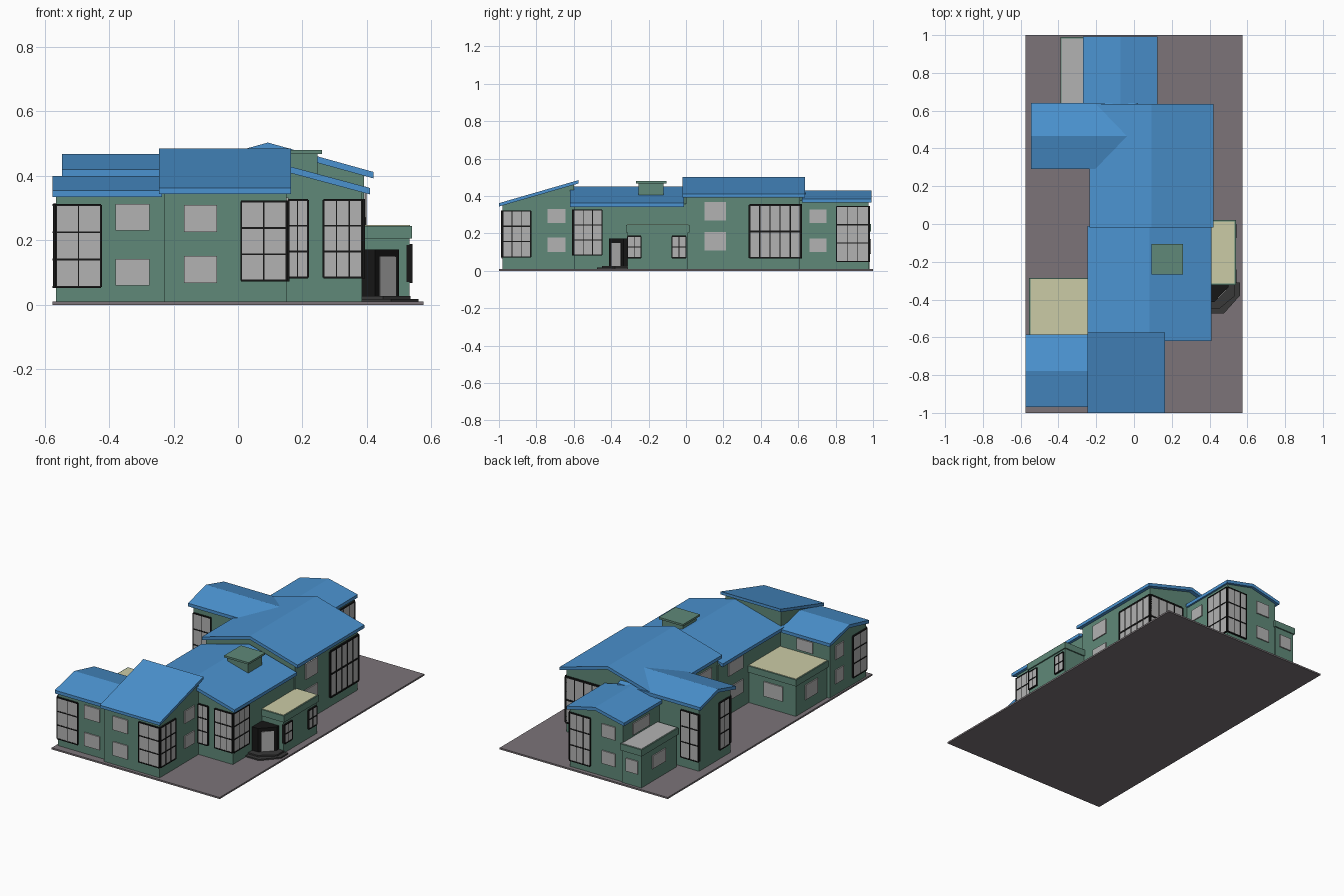
import bpy, bmesh
from mathutils import Vector

if "Cube" in bpy.data.objects:
    bpy.data.objects.remove(bpy.data.objects["Cube"])

def mat(name, rgb):
    m = bpy.data.materials.new(name)
    m.diffuse_color = (*rgb, 1)
    m.use_nodes = True
    m.node_tree.nodes["Principled BSDF"].inputs["Base Color"].default_value = m.diffuse_color
    return m

GREEN = mat("wall_green", (0.115, 0.25, 0.19))
BLUE = mat("roof_blue", (0.07, 0.29, 0.63))
BLACK = mat("frame_black", (0.008, 0.008, 0.008))
CREAM = mat("flat_roof_cream", (0.6, 0.6, 0.38))
PAVE = mat("paving", (0.2, 0.175, 0.19))
DARK = mat("step_dark", (0.04, 0.04, 0.04))
GLASS = mat("glass_grey", (0.45, 0.45, 0.45))

def add_prism(bm, profile, axis, a, b):
    """Extrude a profile along an axis: x uses (y,z), y uses (x,z), z uses (x,y)."""
    put = {'x': lambda p, q, r: (r, p, q), 'y': lambda p, q, r: (p, r, q),
           'z': lambda p, q, r: (p, q, r)}[axis]
    f = bm.faces.new([bm.verts.new(put(p, q, a)) for p, q in profile])
    e = bmesh.ops.extrude_face_region(bm, geom=[f])
    d = Vector(put(0, 0, b - a))
    bmesh.ops.translate(bm, vec=d, verts=[v for v in e['geom'] if isinstance(v, bmesh.types.BMVert)])

def finish(bm, name, m):
    bmesh.ops.recalc_face_normals(bm, faces=bm.faces)
    me = bpy.data.meshes.new(name)
    bm.to_mesh(me)
    bm.free()
    ob = bpy.data.objects.new(name, me)
    bpy.context.collection.objects.link(ob)
    if m:
        me.materials.append(m)
    return ob

def prism(name, profile, axis, a, b, m):
    bm = bmesh.new()
    add_prism(bm, profile, axis, a, b)
    return finish(bm, name, m)

def rect(a, b, c, d):
    return [(a, c), (b, c), (b, d), (a, d)]

def box(name, x0, x1, y0, y1, z0, z1, m):
    return prism(name, rect(x0, x1, y0, y1), 'z', z0, z1, m)

def gable(name, axis, wall_span, wall_len, roof_span, roof_len, eave, ridge, t=0.02):
    """House volume with a pitched roof whose ridge runs along the axis."""
    r0, r1 = roof_span
    mid = (r0 + r1) / 2
    prism(name + "_roof", [(r0, eave), (mid, ridge), (r1, eave), (r1, eave - t),
                           (mid, ridge - t), (r0, eave - t)], axis, *roof_len, BLUE)
    line = lambda u: ridge - t * 0.6 - abs(u - mid) * (ridge - eave) / (r1 - mid)
    w0, w1 = wall_span
    prism(name + "_walls", [(w0, 0.01), (w1, 0.01), (w1, line(w1)), (mid, line(mid)),
                            (w0, line(w0))], axis, *wall_len, GREEN)

def flat(name, x0, x1, y0, y1, top, m):
    """Flat-roofed annex with a parapet band."""
    box(name + "_walls", x0 + .008, x1 - .008, y0 + .008, y1 - .008, 0.01, top - 0.03, GREEN)
    box(name + "_parapet", x0, x1, y0, y1, top - 0.04, top, GREEN)
    box(name + "_roof", x0 + .007, x1 - .007, y0 + .007, y1 - .007, top - 0.01, top + .002, m)

def window(name, axis, pos, a0, a1, z0, z1, cols=0, rows=3, w=0.006):
    """Glass pane on the wall plane axis=pos; cols > 0 adds a black frame grid."""
    prism(name + "_pane", rect(a0, a1, z0, z1), axis, pos - .007, pos + .007, GLASS)
    if not cols:
        return
    bm = bmesh.new()
    for i in range(cols + 1):
        c = a0 + (a1 - a0) * i / cols
        h = (w if i in (0, cols) else w * .6) / 2
        add_prism(bm, rect(c - h, c + h, z0, z1), axis, pos - .009, pos + .009)
    for i in range(rows + 1):
        c = z0 + (z1 - z0) * i / rows
        add_prism(bm, rect(a0, a1, c - w / 2, c + w / 2), axis, pos - .0095, pos + .0095)
    finish(bm, name + "_frame", BLACK)

# Paved base
box("base_slab", -0.575, 0.575, -1, 1, 0, 0.01, PAVE)

# Pitched-roof volumes
gable("front_left_wing", 'x', (-0.955, -0.6), (-0.565, -0.22), (-0.97, -0.585), (-0.575, -0.235), 0.355, 0.40)
gable("middle_hall", 'y', (-0.225, 0.385), (-0.6, 0.01), (-0.245, 0.41), (-0.62, -0.01), 0.362, 0.45)
gable("tall_hall", 'y', (-0.22, 0.39), (0.0, 0.61), (-0.235, 0.42), (-0.018, 0.635), 0.412, 0.503)
gable("left_wing", 'x', (0.31, 0.615), (-0.52, -0.1), (0.29, 0.64), (-0.545, 0.02), 0.42, 0.467)
gable("back_wing", 'y', (-0.25, 0.11), (0.6, 0.975), (-0.27, 0.125), (0.62, 0.992), 0.385, 0.43)

# Front volume with a single-slope roof
prism("front_shed_roof", [(-1, 0.362), (-0.575, 0.485), (-0.575, 0.467), (-1, 0.344)],
      'x', -0.245, 0.165, BLUE)
prism("front_shed_walls", [(-0.98, 0.01), (-0.6, 0.01), (-0.6, 0.468), (-0.98, 0.358)],
      'x', -0.23, 0.15, GREEN)

# Flat-roofed annexes
flat("left_annex", -0.555, -0.215, -0.605, -0.285, 0.24, CREAM)
flat("entrance_annex", 0.37, 0.54, -0.322, 0.02, 0.245, CREAM)
flat("back_annex", -0.39, -0.24, 0.63, 0.99, 0.25, GLASS)

# Roof vent
box("vent_body", 0.105, 0.247, -0.253, -0.12, 0.38, 0.468, GREEN)
box("vent_cap", 0.093, 0.26, -0.268, -0.105, 0.468, 0.48, GREEN)

# Angled porch in the entrance corner, with steps
for i, (o, z) in enumerate([(0, 0.018), (0.025, 0.027)]):
    prism(f"porch_step_{i}", [(0.38, -0.31), (0.56 - o, -0.31), (0.56 - o, -0.38),
          (0.475 - o, -0.475 + o), (0.38, -0.475 + o)], 'z', 0.01, z, DARK)
prism("porch_body", [(0.38, -0.31), (0.5, -0.31), (0.5, -0.335), (0.425, -0.412), (0.38, -0.412)],
      'z', 0.02, 0.172, BLACK)
prism("porch_door", [(0.436, -0.394), (0.486, -0.344), (0.491, -0.349), (0.441, -0.399)],
      'z', 0.027, 0.15, GLASS)

# Large framed windows: axis, plane, span, heights, columns, rows
big = {
    "front_left_corner": [('y', -0.955, -0.565, -0.425, 0.055, 0.31, 2), ('x', -0.565, -0.95, -0.82, 0.055, 0.31, 2)],
    "shed_corner": [('y', -0.98, 0.01, 0.15, 0.075, 0.32, 2), ('x', 0.15, -0.98, -0.83, 0.075, 0.32, 3)],
    "middle_corner": [('y', -0.6, 0.265, 0.385, 0.085, 0.325, 3), ('x', 0.385, -0.6, -0.45, 0.085, 0.325, 3),
                      ('y', -0.6, 0.152, 0.217, 0.085, 0.325, 2)],
    "tall_corner": [('x', 0.39, 0.34, 0.612, 0.07, 0.352, 5, 2), ('y', 0.61, 0.15, 0.39, 0.07, 0.352, 4, 2)],
    "back_corner": [('x', 0.11, 0.805, 0.975, 0.05, 0.345, 3), ('y', 0.975, -0.03, 0.11, 0.05, 0.345, 3)],
    "left_wing_corner": [('y', 0.615, -0.52, -0.40, 0.07, 0.36, 2), ('x', -0.52, 0.33, 0.42, 0.07, 0.36, 2),
                         ('y', 0.31, -0.52, -0.40, 0.07, 0.36, 2)],
    "entrance": [('x', 0.532, -0.312, -0.24, 0.07, 0.185, 2, 2), ('x', 0.532, -0.075, 0.0, 0.07, 0.185, 2, 2)],
}
for name, items in big.items():
    for i, spec in enumerate(items):
        window(f"{name}_window_{i}", *spec, w=0.01 if name == "tall_corner" else 0.006)

# Small plain windows, stacked on two floors: axis, plane, span, sill heights, height
small = [
    ('y', -0.955, -0.38, -0.275, (0.06, 0.23), 0.082), ('y', -0.98, -0.167, -0.065, (0.067, 0.225), 0.085),
    ('x', 0.15, -0.74, -0.645, (0.1, 0.255), 0.077), ('x', 0.39, 0.1, 0.215, (0.11, 0.27), 0.097),
    ('x', 0.11, 0.66, 0.75, (0.1, 0.255), 0.073), ('x', -0.565, -0.73, -0.65, (0.08, 0.23), 0.085),
    ('y', -0.6, -0.45, -0.34, (0.255,), 0.07), ('x', -0.22, 0.07, 0.2, (0.11, 0.27), 0.095),
    ('x', -0.225, -0.23, -0.09, (0.1, 0.25), 0.08), ('y', 0.975, -0.2, -0.11, (0.09, 0.255), 0.08),
    ('x', -0.25, 0.72, 0.88, (0.265,), 0.07), ('x', -0.382, 0.75, 0.88, (0.09,), 0.08),
    ('y', 0.982, -0.36, -0.28, (0.09,), 0.08), ('x', -0.547, -0.5, -0.38, (0.08,), 0.09),
    ('y', -0.293, -0.46, -0.33, (0.08,), 0.09),
]
for i, (axis, pos, a0, a1, sills, h) in enumerate(small):
    for j, z in enumerate(sills):
        window(f"small_window_{i}_{j}", axis, pos, a0, a1, z, z + h)
